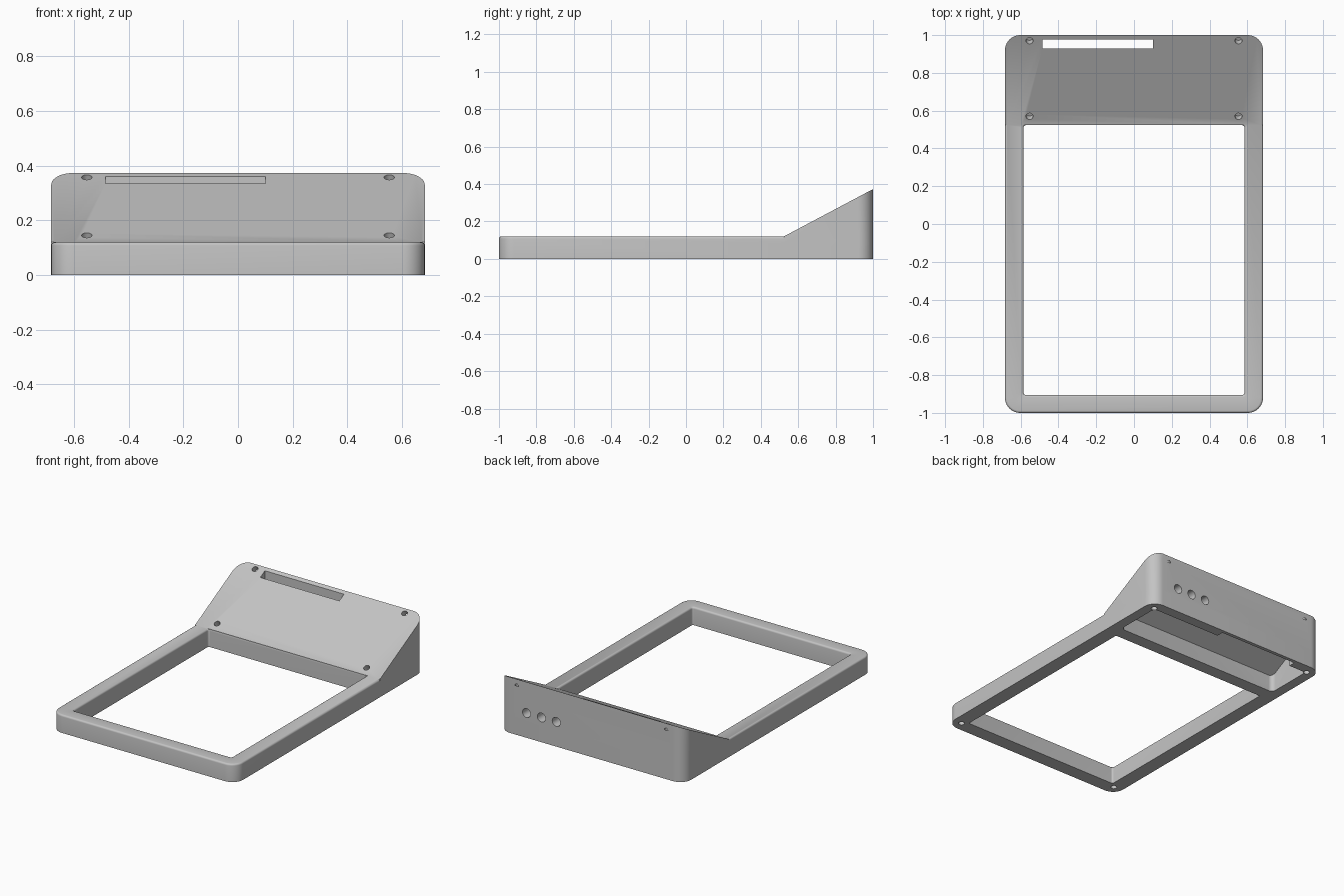
import bpy, bmesh, math
from mathutils import Vector

cube = bpy.data.objects.get("Cube")
if cube:
    bpy.data.objects.remove(cube)

grey = bpy.data.materials.new("plain grey")
grey.use_nodes = True
grey.diffuse_color = (0.55, 0.55, 0.55, 1)
grey.node_tree.nodes["Principled BSDF"].inputs["Base Color"].default_value = (0.55, 0.55, 0.55, 1)

RIM = 0.12                      # height of the flat frame
FOOT, PEAK = 0.523, 0.373       # where the slope starts and how high it ends
SLOPE = math.atan2(PEAK - RIM, 1 - FOOT)


def make(name, bm):
    bmesh.ops.recalc_face_normals(bm, faces=bm.faces)
    mesh = bpy.data.meshes.new(name)
    bm.to_mesh(mesh)
    bm.free()
    mesh.materials.append(grey)
    obj = bpy.data.objects.new(name, mesh)
    bpy.context.collection.objects.link(obj)
    return obj


def ring(half_x, y0, y1, radius, z, steps=10):
    """Corner points of a rounded rectangle at height z."""
    points = []
    corners = [(1, y1), (-1, y1), (-1, y0), (1, y0)]
    for i, (sx, y) in enumerate(corners):
        sy = 1 if y == y1 else -1
        for k in range(steps + 1):
            a = math.pi / 2 * (i + k / steps)
            points.append((sx * (half_x - radius) + radius * math.cos(a),
                           y - sy * radius + radius * math.sin(a), z))
    return points


def loft(name, rings, closed=False):
    bm = bmesh.new()
    loops = [[bm.verts.new(p) for p in r] for r in rings]
    n = len(loops[0])
    pairs = list(zip(loops, loops[1:]))
    if closed:
        pairs.append((loops[-1], loops[0]))
    else:
        bm.faces.new(loops[0])
        bm.faces.new(loops[-1])
    for a, b in pairs:
        for i in range(n):
            j = (i + 1) % n
            bm.faces.new((a[i], a[j], b[j], b[i]))
    return make(name, bm)


def boolean(target, tool, operation):
    mod = target.modifiers.new("cut", "BOOLEAN")
    mod.operation, mod.solver, mod.object = operation, "EXACT", tool
    graph = bpy.context.evaluated_depsgraph_get()
    result = bpy.data.meshes.new_from_object(target.evaluated_get(graph))
    target.modifiers.clear()
    target.data = result
    bpy.data.objects.remove(tool)


def box(name, x0, x1, y0, y1, z0, z1):
    outline = [(x0, y0), (x1, y0), (x1, y1), (x0, y1)]
    return loft(name, [[(x, y, z) for x, y in outline] for z in (z0, z1)])


def cylinder(name, centre, axis, radius, depth):
    bm = bmesh.new()
    bmesh.ops.create_cone(bm, cap_ends=True, segments=24, radius1=radius,
                          radius2=radius, depth=depth)
    bm.transform(Vector(axis).to_track_quat("Z", "Y").to_matrix().to_4x4())
    bmesh.ops.translate(bm, verts=bm.verts, vec=centre)
    return make(name, bm)


def slope_z(y):
    return RIM + (y - FOOT) * math.tan(SLOPE)


def sloped_block(name, half_x, y0, y1, radius, bottom, drop):
    """Rounded block whose top follows the slope, lowered by drop."""
    block = loft(name, [ring(half_x, -1 if y0 == FOOT else y0, y1, radius, z)
                        for z in (bottom, 0.6)])
    side = [(y0, -0.2), (1.2, -0.2), (1.2, slope_z(1.2) - drop), (y0, slope_z(y0) - drop)]
    profile = loft("profile", [[(x, y, z) for y, z in side] for x in (-1, 1)])
    boolean(block, profile, "INTERSECT")
    return block


# Flat frame with softened top edges
SOFT = 0.012
outer, inner = [], []
for k in range(5):
    a = math.pi / 2 * k / 4
    inset, z = SOFT * (1 - math.cos(a)), RIM - SOFT * (1 - math.sin(a))
    outer.append(ring(0.683 - inset, -1 + inset, 1 - inset, 0.08 - inset, z))
    inner.append(ring(0.585 + inset, -0.905 - inset, FOOT + inset, 0.012 + inset, z))
body = loft("frame_with_sloped_housing",
            [ring(0.683, -1, 1, 0.08, 0)] + outer + inner[::-1]
            + [ring(0.585, -0.905, FOOT, 0.012, 0)], closed=True)

# Sloped housing and the hollow beneath it
boolean(body, sloped_block("housing", 0.683, FOOT, 1, 0.08, 0, 0), "UNION")
boolean(body, sloped_block("hollow", 0.615, 0.61, 0.93, 0.03, -0.1, 0.055), "DIFFERENCE")

# Long slot near the top of the slope
boolean(body, box("slot", -0.485, 0.1, 0.928, 0.977, -0.1, 0.6), "DIFFERENCE")

# Three round ports through the back wall
for x in (0.26, 0.37, 0.48):
    boolean(body, cylinder("port", (x, 0.96, 0.165), (0, 1, 0), 0.03, 0.2), "DIFFERENCE")

# Screw holes in the slope and in the underside corners
normal = (0, -math.sin(SLOPE), math.cos(SLOPE))
for x in (-1, 1):
    for y in (0.57, 0.97):
        boolean(body, cylinder("screw_hole", (x * 0.553, y, slope_z(y)), normal, 0.019, 0.08),
                "DIFFERENCE")
    for y in (-1, 1):
        boolean(body, cylinder("foot_hole", (x * 0.62, y * 0.935, 0), (0, 0, 1), 0.019, 0.12),
                "DIFFERENCE")

bpy.ops.object.select_all(action="DESELECT")
body.select_set(True)
bpy.context.view_layer.objects.active = body
bpy.ops.object.shade_smooth_by_angle(angle=math.radians(30))
